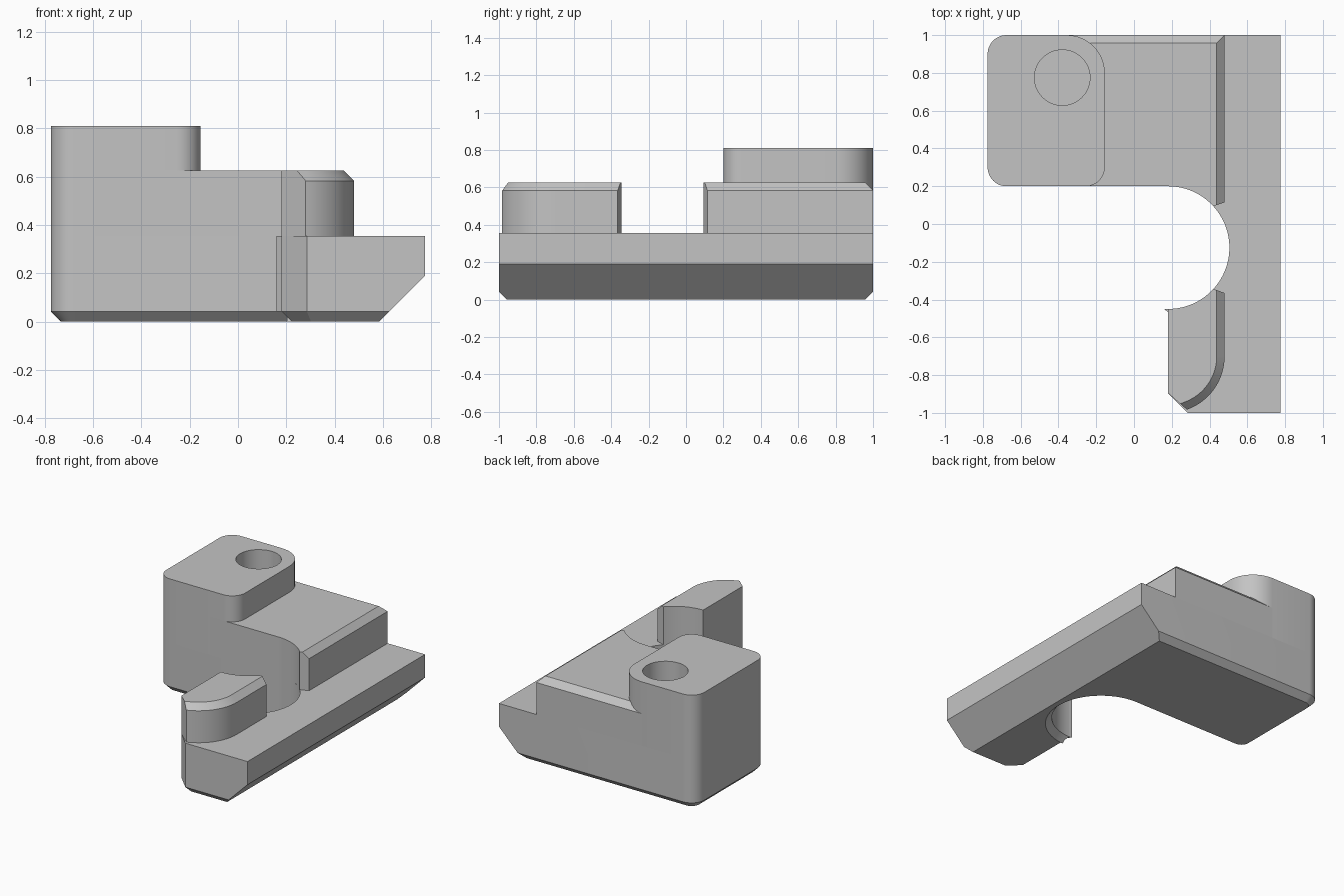
import bpy
import bmesh
from math import cos, sin, radians

old = bpy.data.objects.get("Cube")
if old:
    bpy.data.objects.remove(old, do_unlink=True)

grey = bpy.data.materials.new("plain_grey")
grey.use_nodes = True
GREY = (0.55, 0.55, 0.55, 1)
grey.diffuse_color = GREY
grey.node_tree.nodes["Principled BSDF"].inputs["Base Color"].default_value = GREY


def arc(cx, cy, r, a0, a1, n=12):
    angles = [radians(a0 + (a1 - a0) * i / n) for i in range(n + 1)]
    return [(cx + r * cos(a), cy + r * sin(a)) for a in angles]


def inset(pts, dists):
    """Move each edge of a counter-clockwise outline inwards by its own distance."""
    normals = []
    for i, (x, y) in enumerate(pts):
        x2, y2 = pts[(i + 1) % len(pts)]
        dx, dy = x2 - x, y2 - y
        length = (dx * dx + dy * dy) ** 0.5
        normals.append((-dy / length, dx / length))
    out = []
    for i, (x, y) in enumerate(pts):
        (ax, ay), (bx, by) = normals[i - 1], normals[i]
        da, db = dists[i - 1], dists[i]
        det = ax * by - ay * bx
        if abs(det) < 0.001:
            out.append((x + bx * db, y + by * db))
        else:
            out.append((x + (da * by - db * ay) / det, y + (ax * db - bx * da) / det))
    return out


def loft(name, layers, slope=None):
    """Solid through stacked outlines; slope trims it with a plane."""
    bm = bmesh.new()
    rings = [[bm.verts.new((x, y, z)) for x, y in pts] for pts, z in layers]
    n = len(rings[0])
    for low, high in zip(rings, rings[1:]):
        for i in range(n):
            j = (i + 1) % n
            bm.faces.new((low[i], low[j], high[j], high[i]))
    bm.faces.new(rings[0][::-1])
    bm.faces.new(rings[-1])
    if slope:
        point, normal = slope
        cut = bmesh.ops.bisect_plane(
            bm, geom=bm.verts[:] + bm.edges[:] + bm.faces[:],
            plane_co=point, plane_no=normal, clear_outer=True)
        edges = [e for e in cut["geom_cut"] if isinstance(e, bmesh.types.BMEdge)]
        bmesh.ops.edgeloop_fill(bm, edges=edges)
    bmesh.ops.recalc_face_normals(bm, faces=bm.faces[:])
    mesh = bpy.data.meshes.new(name)
    bm.to_mesh(mesh)
    bm.free()
    mesh.materials.append(grey)
    obj = bpy.data.objects.new(name, mesh)
    bpy.context.collection.objects.link(obj)
    return obj


# Shared dimensions
LEDGE, DECK, TOP = 0.355, 0.625, 0.81
CH = 0.042
BITE = (0.18, -0.125, 0.325)
LIP = 42.4
left_corners = arc(-0.675, 0.9, 0.1, 90, 180) + arc(-0.675, 0.3, 0.1, 180, 270)

# Base with rounded bite, chamfered underside and sloping outer rail
outline = ([(0.775, -1), (0.775, 1)] + left_corners + arc(*BITE, 90, -90, 48)
           + [(0.18, -0.895), (0.285, -1)])
base = loft("base", [(inset(outline, [CH] * len(outline)), 0), (outline, CH), (outline, LEDGE)],
            slope=((0.585, 0, 0), (1, 0, -1)))

# Small pointed tip where the bite meets the front arm
tip = [(0.16, -0.449), (0.182, -0.47), (0.182, -0.45)]
loft("bite_tip", [(tip, CH), (tip, LEDGE)])

# Raised deck behind the bite, chamfered along its back and outer edges
outline = ([(0.48, 0.115), (0.48, 1), (-0.355, 1), (-0.355, 0.2)]
           + arc(*BITE, 90, LIP, 14))
dists = [CH, CH] + [0] * (len(outline) - 2)
deck = loft("raised_deck", [(outline, LEDGE), (outline, DECK - CH), (inset(outline, dists), DECK)])

# Front arm pad with a rounded, chamfered outer corner
corner = arc(0.18, -0.7, 0.3, -70.5, 0, 16)
outline = ([(0.18, -0.895)] + corner + [(0.48, -0.365)]
           + arc(*BITE, -LIP, -90, 14))
dists = [0] + [CH] * len(corner)
dists += [0] * (len(outline) - len(dists))
loft("front_arm_pad", [(outline, LEDGE), (outline, DECK - CH), (inset(outline, dists), DECK)])

# Tower with rounded corners
outline = left_corners + arc(-0.255, 0.3, 0.1, 270, 360) + arc(-0.355, 0.8, 0.2, 0, 90)
tower = loft("tower", [(outline, LEDGE), (outline, TOP)])

# Blind bolt hole down through the tower
ring = arc(-0.38, 0.775, 0.147, 0, 360, 48)[:-1]
cutter = loft("hole_cutter", [(ring, 0.25), (ring, 1)])
cutter.hide_render = True
for obj in (base, deck, tower):
    mod = obj.modifiers.new("bolt_hole", "BOOLEAN")
    mod.operation = "DIFFERENCE"
    mod.solver = "EXACT"
    mod.object = cutter
    bpy.context.view_layer.objects.active = obj
    bpy.ops.object.modifier_apply(modifier=mod.name)
bpy.data.objects.remove(cutter, do_unlink=True)

# Smooth curves, crisp edges
bpy.ops.object.select_all(action="DESELECT")
for obj in bpy.context.collection.objects:
    if obj.type == "MESH" and grey.name in obj.data.materials:
        obj.select_set(True)
        bpy.context.view_layer.objects.active = obj
bpy.ops.object.shade_smooth_by_angle(angle=radians(25))
